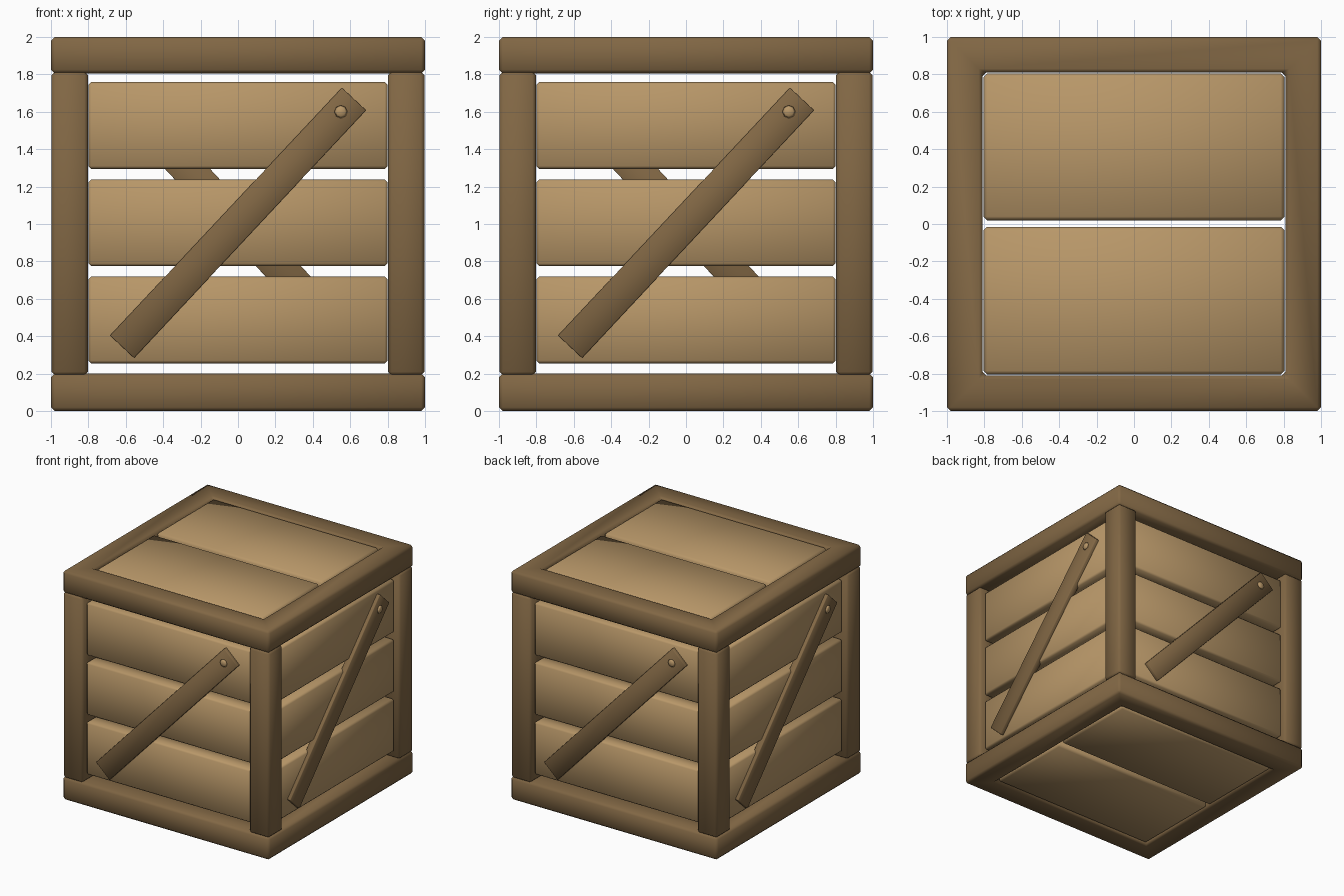
import bpy, bmesh, math
from mathutils import Matrix, Vector

cube = bpy.data.objects.get("Cube")
if cube:
    bpy.data.objects.remove(cube, do_unlink=True)


def material(name, rgb):
    m = bpy.data.materials.new(name)
    m.use_nodes = True
    m.diffuse_color = (*rgb, 1)
    bsdf = m.node_tree.nodes["Principled BSDF"]
    bsdf.inputs["Base Color"].default_value = (*rgb, 1)
    bsdf.inputs["Roughness"].default_value = 0.8
    return m


dark_wood = material("dark wood", (0.22, 0.135, 0.058))
light_wood = material("light wood", (0.48, 0.31, 0.14))


def finish(name, bm, mat, bevel=0.0, matrix=Matrix()):
    """Chamfer sharp edges, shade smoothly across the chamfers, and link."""
    bmesh.ops.recalc_face_normals(bm, faces=bm.faces)
    if bevel:
        sharp = [e for e in bm.edges if e.calc_face_angle(0) > 0.5]
        bmesh.ops.bevel(bm, geom=sharp, offset=bevel, segments=1, affect='EDGES')
    for f in bm.faces:
        f.smooth = True
    bm.transform(matrix)
    mesh = bpy.data.meshes.new(name)
    bm.to_mesh(mesh)
    bm.free()
    mesh.materials.append(mat)
    obj = bpy.data.objects.new(name, mesh)
    bpy.context.collection.objects.link(obj)
    return obj


def box(name, low, high, mat, bevel, matrix=Matrix()):
    low, high = Vector(low), Vector(high)
    bm = bmesh.new()
    bmesh.ops.create_cube(bm, size=1)
    bm.transform(Matrix.Translation((low + high) / 2) @ Matrix.Diagonal((*(high - low), 1)))
    return finish(name, bm, mat, bevel, matrix)


def square_frame(name, z0, z1, inner, mat):
    """Square ring lying flat, with mitred corners."""
    bm = bmesh.new()
    profile = [(1, z0), (1, z1), (inner, z1), (inner, z0)]
    rings = [[bm.verts.new((sx * r, sy * r, z)) for r, z in profile]
             for sx, sy in ((1, 1), (-1, 1), (-1, -1), (1, -1))]
    for i in range(4):
        a, b = rings[i], rings[(i + 1) % 4]
        for j in range(4):
            k = (j + 1) % 4
            bm.faces.new((a[j], a[k], b[k], b[j]))
    return finish(name, bm, mat, 0.02)


# Frames and the two-board panels that fill them
for label, z0, z1, p0, p1 in (("bottom", 0, 0.2, 0.005, 0.18),
                              ("top", 1.805, 2, 1.82, 1.995)):
    square_frame(label + "_frame", z0, z1, 0.81, dark_wood)
    for side, y0, y1 in (("front", -0.805, -0.015), ("back", 0.02, 0.805)):
        box(f"{label}_{side}_board", (-0.805, y0, p0), (0.805, y1, p1), light_wood, 0.02)

# Each side: corner post, three planks, diagonal brace and nail
for i, side in enumerate(("front", "left", "back", "right")):
    turn = Matrix.Rotation(i * math.pi / 2, 4, 'Z')
    box(side + "_corner_post", (-0.998, -0.998, 0.19), (-0.802, -0.802, 1.815),
        dark_wood, 0.02, turn)
    for n in range(3):
        z = 0.255 + 0.52 * n
        box(f"{side}_plank_{n + 1}", (-0.8, -0.955, z), (0.8, -0.82, z + 0.463),
            light_wood, 0.015, turn)
    tilt = turn @ Matrix.Translation((0, 0, 1.006)) @ Matrix.Rotation(math.radians(-46.9), 4, 'Y')
    box(side + "_brace", (-0.907, -0.985, -0.088), (0.907, -0.93, 0.088),
        dark_wood, 0.004, tilt)
    bm = bmesh.new()
    bmesh.ops.create_cone(bm, cap_ends=True, segments=8, radius1=0.036, radius2=0.024, depth=0.012)
    finish(side + "_nail", bm, light_wood, 0,
           turn @ Matrix.Translation((0.55, -0.99, 1.6)) @ Matrix.Rotation(math.pi / 2, 4, 'X'))
